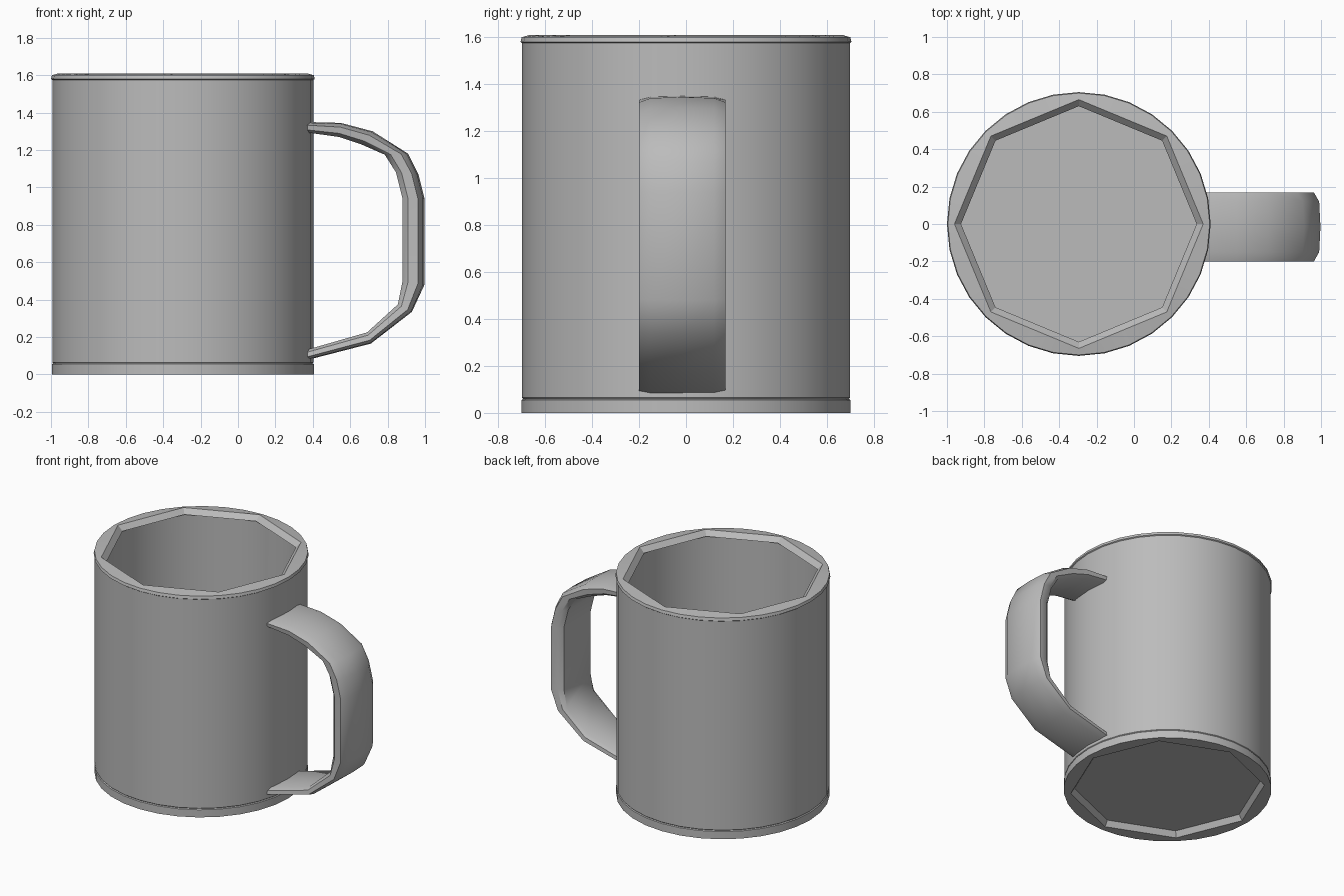
import bpy, bmesh, math
from mathutils import Vector

cube = bpy.data.objects.get("Cube")
if cube:
    bpy.data.objects.remove(cube, do_unlink=True)

CENTRE_X = -0.295
SIDES = 32

grey = bpy.data.materials.new("grey ceramic")
grey.use_nodes = True
colour = (0.5, 0.5, 0.5, 1)
grey.diffuse_color = colour
grey.node_tree.nodes["Principled BSDF"].inputs["Base Color"].default_value = colour


def finish(name, bm, angle):
    bmesh.ops.recalc_face_normals(bm, faces=bm.faces)
    mesh = bpy.data.meshes.new(name)
    bm.to_mesh(mesh)
    bm.free()
    mesh.materials.append(grey)
    ob = bpy.data.objects.new(name, mesh)
    bpy.context.collection.objects.link(ob)
    bpy.ops.object.select_all(action="DESELECT")
    ob.select_set(True)
    bpy.context.view_layer.objects.active = ob
    bpy.ops.object.shade_smooth_by_angle(angle=math.radians(angle))
    return ob


def ring(bm, radius, z, octagon):
    """Circle, or the same number of points laid along an octagon."""
    verts = []
    for i in range(SIDES):
        a = math.tau * i / SIDES
        r = radius
        if octagon:
            r *= math.cos(math.pi / 8) / math.cos(a % (math.pi / 4) - math.pi / 8)
        verts.append(bm.verts.new((CENTRE_X + r * math.cos(a), r * math.sin(a), z)))
    return verts


def bridge(bm, a, b):
    n = len(a)
    for i in range(n):
        j = (i + 1) % n
        bm.faces.new((a[i], a[j], b[j], b[i]))


# Mug body: recessed underside, foot, round wall, octagonal rim lip, round inside, floor
profile = [
    (0.63, 0.04, True), (0.655, 0.0, True),
    (0.7, 0.0, False), (0.7, 0.055, False),
    (0.694, 0.06, False), (0.698, 0.065, False),
    (0.698, 1.575, False), (0.705, 1.58, False), (0.7, 1.6, False),
    (0.665, 1.61, True), (0.63, 1.575, True),
    (0.645, 1.57, False), (0.64, 0.075, False),
]
bm = bmesh.new()
rings = [ring(bm, *p) for p in profile]
for lower, upper in zip(rings, rings[1:]):
    bridge(bm, lower, upper)
bm.faces.new(rings[0])
bm.faces.new(rings[-1])
finish("mug_body", bm, 25)

# Handle: rounded flat strap swept along matching outer and inner curves
outer = [(0.36, 1.35), (0.55, 1.345), (0.72, 1.3), (0.91, 1.18), (0.965, 1.07), (0.997, 0.94),
         (0.997, 0.48), (0.93, 0.335), (0.71, 0.165), (0.36, 0.075)]
inner = [(0.36, 1.295), (0.54, 1.27), (0.66, 1.23), (0.785, 1.175), (0.845, 1.08), (0.88, 0.94),
         (0.88, 0.5), (0.855, 0.375), (0.69, 0.225), (0.36, 0.13)]
# Cross-section as (width position, depth from inner to outer)
section = [(-0.165, 0), (0.14, 0), (0.165, 0.25), (0.168, 0.7),
           (0.12, 0.94), (-0.015, 1), (-0.15, 0.94), (-0.2, 0.7), (-0.195, 0.25)]
bm = bmesh.new()
loops = []
for o, i in zip(outer, inner):
    o, i = Vector((o[0], 0, o[1])), Vector((i[0], 0, i[1]))
    loops.append([bm.verts.new(i.lerp(o, d) + Vector((0, y, 0))) for y, d in section])
for a, b in zip(loops, loops[1:]):
    bridge(bm, a, b)
bm.faces.new(loops[0])
bm.faces.new(loops[-1])
finish("handle", bm, 40)
